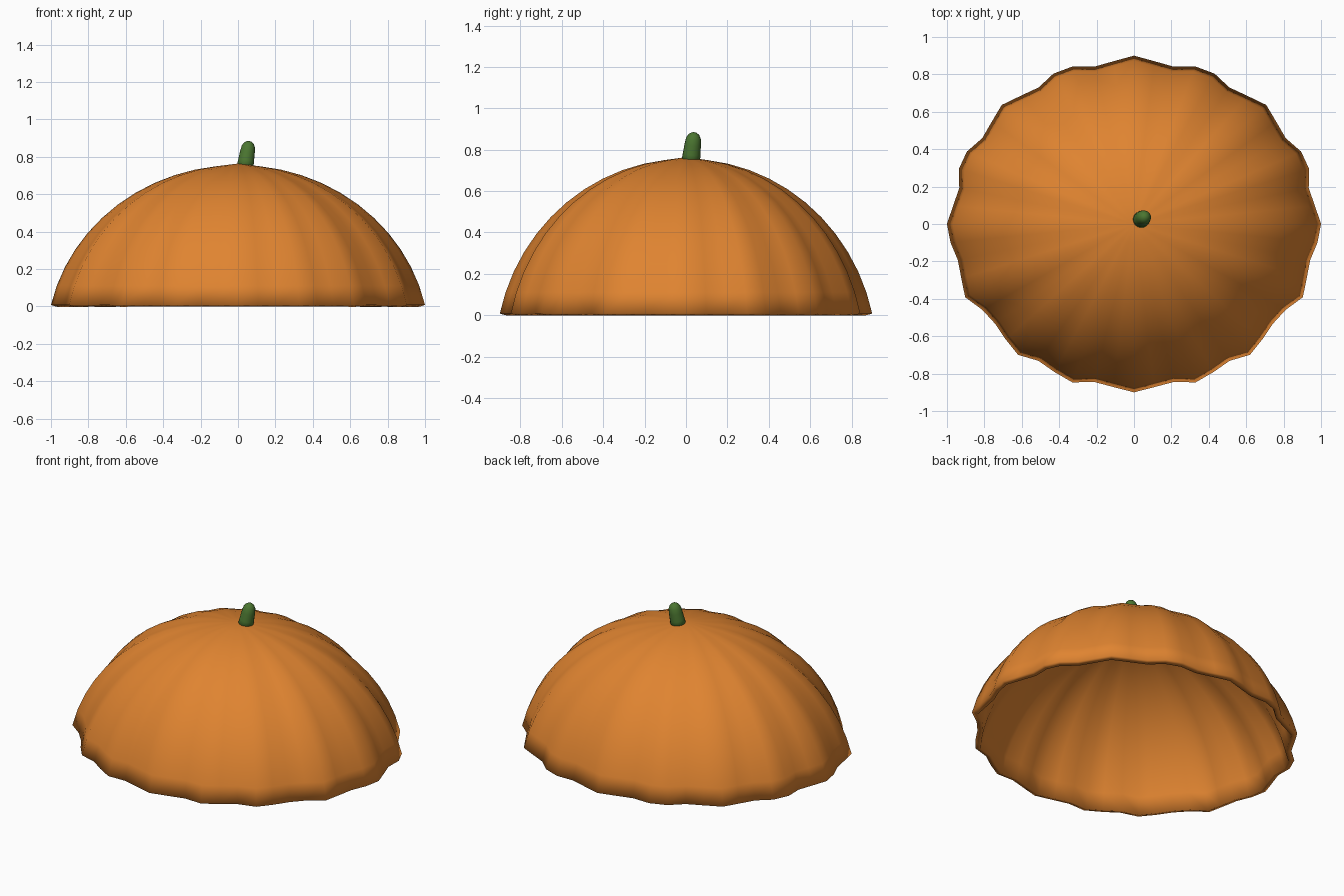
import bpy, bmesh, math
from mathutils import Vector

if "Cube" in bpy.data.objects:
    bpy.data.objects.remove(bpy.data.objects["Cube"])


def material(name, rgb):
    m = bpy.data.materials.new(name)
    m.diffuse_color = (*rgb, 1)
    m.use_nodes = True
    m.node_tree.nodes["Principled BSDF"].inputs["Base Color"].default_value = m.diffuse_color
    return m


orange = material("pumpkin orange", (0.74, 0.23, 0.03))
green = material("stem green", (0.07, 0.18, 0.03))


def add_object(name, bm, mat):
    bmesh.ops.recalc_face_normals(bm, faces=bm.faces)
    for f in bm.faces:
        f.smooth = True
    me = bpy.data.meshes.new(name)
    bm.to_mesh(me)
    bm.free()
    ob = bpy.data.objects.new(name, me)
    me.materials.append(mat)
    bpy.context.collection.objects.link(ob)
    return ob


def loft(bm, rings, pole):
    """Skin a list of closed rings and close the last one to a point."""
    loops = [[bm.verts.new(p) for p in r] for r in rings]
    n = len(loops[0])
    for a, b in zip(loops, loops[1:]):
        for i in range(n):
            j = (i + 1) % n
            bm.faces.new((a[i], a[j], b[j], b[i]))
    tip = bm.verts.new(pole)
    for i in range(n):
        bm.faces.new((loops[-1][i], loops[-1][(i + 1) % n], tip))
    return loops


# Ribbed shell: a squashed dome cut above its equator, 56 segments round
SEG, RINGS = 56, 12
DROP, TALL, RIM_Z = 0.20, 0.956, 0.008
WIDE = 1 / math.sqrt(1 - ((DROP + RIM_Z) / TALL) ** 2)
START = math.asin((DROP + RIM_Z) / TALL)
# rib radius for the front quarter, from the side round to the front
FRONT = [1, .987, .966, .978, 1.002, .958, .950, .970,
         .994, .960, .977, .997, .962, .975, 1]


def rib(i):
    if i <= SEG // 2:
        return 0.978 + 0.022 * math.cos(16 * math.tau * i / SEG)
    k = i - SEG // 2
    return FRONT[min(k, SEG // 2 - k)]


rings = []
for k in range(RINGS):
    lat = START + (math.pi / 2 - START) * k / RINGS
    r, z = WIDE * math.cos(lat), TALL * math.sin(lat) - DROP
    rings.append([(r * rib(i) * math.cos(math.tau * i / SEG),
                   0.9 * r * rib(i) * math.sin(math.tau * i / SEG), z)
                  for i in range(SEG)])
bm = bmesh.new()
loft(bm, rings, (0, 0, TALL - DROP + 0.008))
shell = add_object("pumpkin_shell", bm, orange)
wall = shell.modifiers.new("wall", 'SOLIDIFY')
wall.thickness = 0.035
wall.offset = -1

# Leaning stem with a rounded tip
base, tip = Vector((0.036, 0.022, 0.735)), Vector((0.060, 0.040, 0.885))
axis = tip - base
turn = axis.to_track_quat('Z', 'Y')
rings = []
for t, r in [(0, .046), (.3, .043), (.6, .040), (.8, .036), (.92, .026), (.98, .013)]:
    rings.append([base + axis * t + turn @ Vector(
        (r * math.cos(math.tau * i / 16), r * math.sin(math.tau * i / 16), 0))
        for i in range(16)])
bm = bmesh.new()
loops = loft(bm, rings, tip)
bm.faces.new(loops[0][::-1])
add_object("stem", bm, green)
